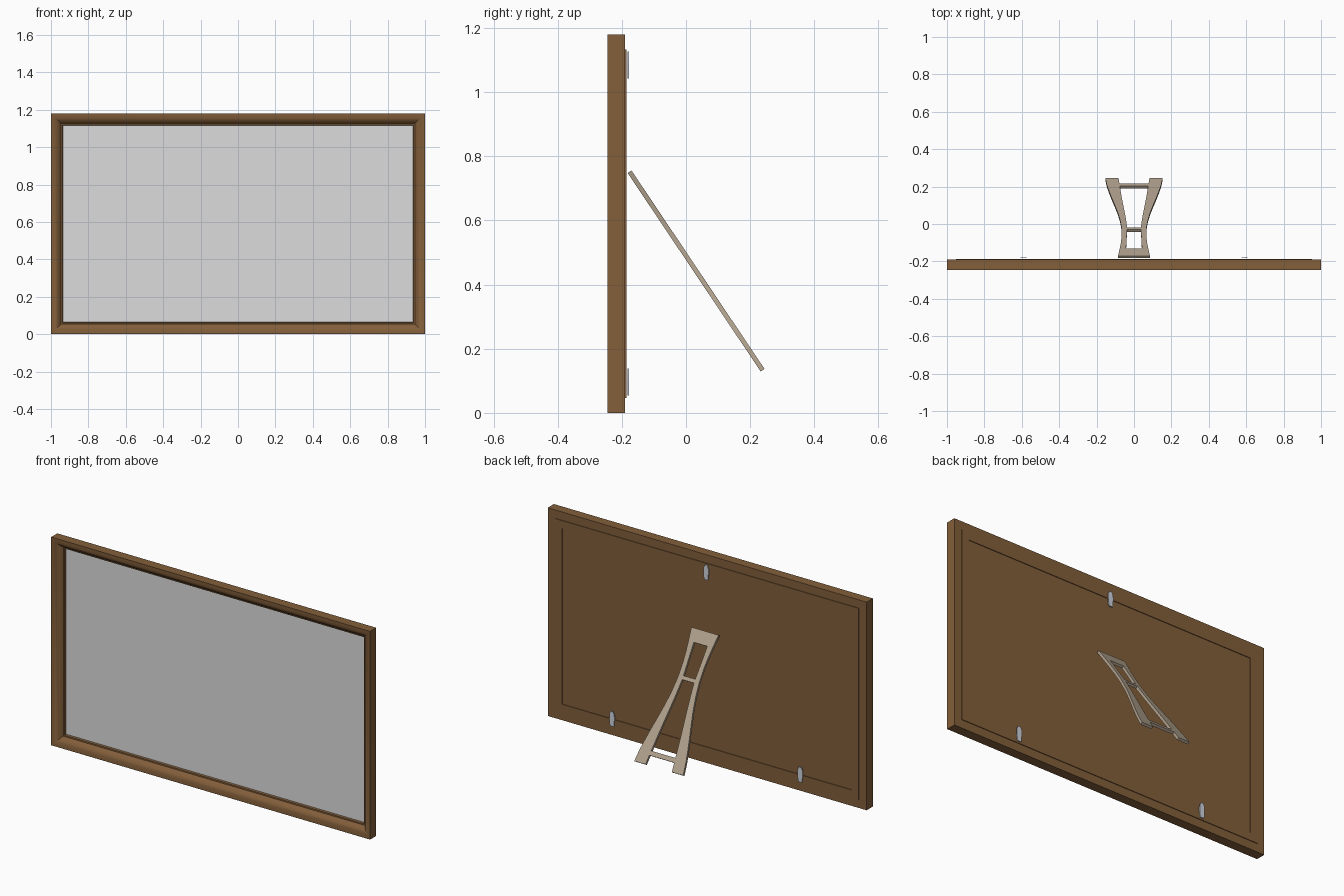
import bpy, bmesh, math
from mathutils import Vector

if "Cube" in bpy.data.objects:
    bpy.data.objects.remove(bpy.data.objects["Cube"])

W, H = 1.0, 1.18  # half width and height of the frame


def material(name, rgb):
    m = bpy.data.materials.new(name)
    m.diffuse_color = (*rgb, 1)
    m.use_nodes = True
    m.node_tree.nodes["Principled BSDF"].inputs["Base Color"].default_value = m.diffuse_color
    return m


BROWN = material("brown wood", (0.228, 0.114, 0.043))
GREY = material("pale grey picture", (0.72, 0.72, 0.72))
TAUPE = material("taupe stand", (0.44, 0.36, 0.27))
STEEL = material("steel clip", (0.62, 0.66, 0.72))


def finish(name, bm, mat, smooth=False):
    bmesh.ops.recalc_face_normals(bm, faces=bm.faces)
    me = bpy.data.meshes.new(name)
    bm.to_mesh(me)
    bm.free()
    ob = bpy.data.objects.new(name, me)
    bpy.context.collection.objects.link(ob)
    me.materials.append(mat)
    if smooth:
        bpy.ops.object.select_all(action='DESELECT')
        ob.select_set(True)
        bpy.context.view_layer.objects.active = ob
        bpy.ops.object.shade_smooth_by_angle(angle=math.radians(30))
    return ob


def mitred_ring(name, profile, mat, smooth=False):
    """Sweep a closed (inset, y) profile round the rectangle."""
    bm = bmesh.new()
    loops = []
    for sx, top in ((-1, 0), (1, 0), (1, 1), (-1, 1)):
        loops.append([bm.verts.new((sx * (W - d), y, H - d if top else d))
                      for d, y in profile])
    n = len(profile)
    for c in range(4):
        a, b = loops[c], loops[(c + 1) % 4]
        for k in range(n):
            j = (k + 1) % n
            bm.faces.new((a[k], a[j], b[j], b[k]))
    return finish(name, bm, mat, smooth)


def box(name, x, y0, y1, z0, z1, mat):
    bm = bmesh.new()
    bmesh.ops.create_cube(bm, size=1)
    for v in bm.verts:
        v.co = (v.co.x * 2 * x, y0 if v.co.y < 0 else y1, z0 if v.co.z < 0 else z1)
    return finish(name, bm, mat)


def thicken(bm, offset):
    ext = bmesh.ops.extrude_face_region(bm, geom=bm.faces[:], use_keep_orig=True)
    verts = [g for g in ext["geom"] if isinstance(g, bmesh.types.BMVert)]
    bmesh.ops.translate(bm, verts=verts, vec=offset)


# Frame moulding: rounded inward slope with a small inner lip
mitred_ring("frame_moulding",
            [(0, -0.19), (0, -0.245), (0.012, -0.244), (0.025, -0.240),
             (0.037, -0.233), (0.047, -0.224), (0.054, -0.214),
             (0.061, -0.213), (0.064, -0.202), (0.075, -0.202), (0.075, -0.19)],
            BROWN, True)

# Picture pane, backing board and the raised rim on the back
box("picture_pane", W - 0.064, -0.203, -0.199, 0.064, H - 0.064, GREY)
box("backing_board", W - 0.075, -0.199, -0.19, 0.075, H - 0.075, BROWN)
mitred_ring("back_rim", [(0.047, -0.191), (0.047, -0.186),
                         (0.092, -0.186), (0.092, -0.191)], BROWN)

# Three retaining clips
for i, (cx, cz) in enumerate(((0, 1.085), (-0.59, 0.097), (0.59, 0.097))):
    bm = bmesh.new()
    outline = [(-0.012, -0.042), (0.012, -0.042), (0.016, 0.0), (0.015, 0.025),
               (0.007, 0.042), (-0.007, 0.042), (-0.015, 0.025), (-0.016, 0.0)]
    bm.faces.new([bm.verts.new((cx + x, -0.183, cz + z)) for x, z in outline])
    thicken(bm, Vector((0, 0.005, 0)))
    finish(f"clip_{i + 1}", bm, STEEL)

# Easel stand: rows of (y, outer half width, inner half width, crossbar below row)
rows = [(-0.17, 0.085, 0.043, 1), (-0.13, 0.076, 0.042, 0), (-0.10, 0.070, 0.041, 0),
        (-0.065, 0.066, 0.039, 0), (-0.03, 0.066, 0.037, 1), (-0.018, 0.067, 0.037, 0),
        (0.02, 0.074, 0.042, 0), (0.06, 0.086, 0.049, 0), (0.10, 0.102, 0.057, 0),
        (0.14, 0.119, 0.065, 0), (0.175, 0.133, 0.071, 0), (0.203, 0.143, 0.076, 1),
        (0.217, 0.147, 0.078, 0), (0.245, 0.153, 0.083, 0)]
bm = bmesh.new()
grid = []
for y, o, i, _ in rows:
    z = 0.756 - (y + 0.17) * 0.619 / 0.415
    grid.append([bm.verts.new((x, y, z)) for x in (-o, -i, i, o)])
for r in range(len(rows) - 1):
    for c in (0, 1, 2) if rows[r][3] else (0, 2):
        a, b = grid[r], grid[r + 1]
        bm.faces.new((a[c], b[c], b[c + 1], a[c + 1]))
thicken(bm, Vector((0, -0.0120, -0.0080)))
finish("easel_stand", bm, TAUPE, True)
